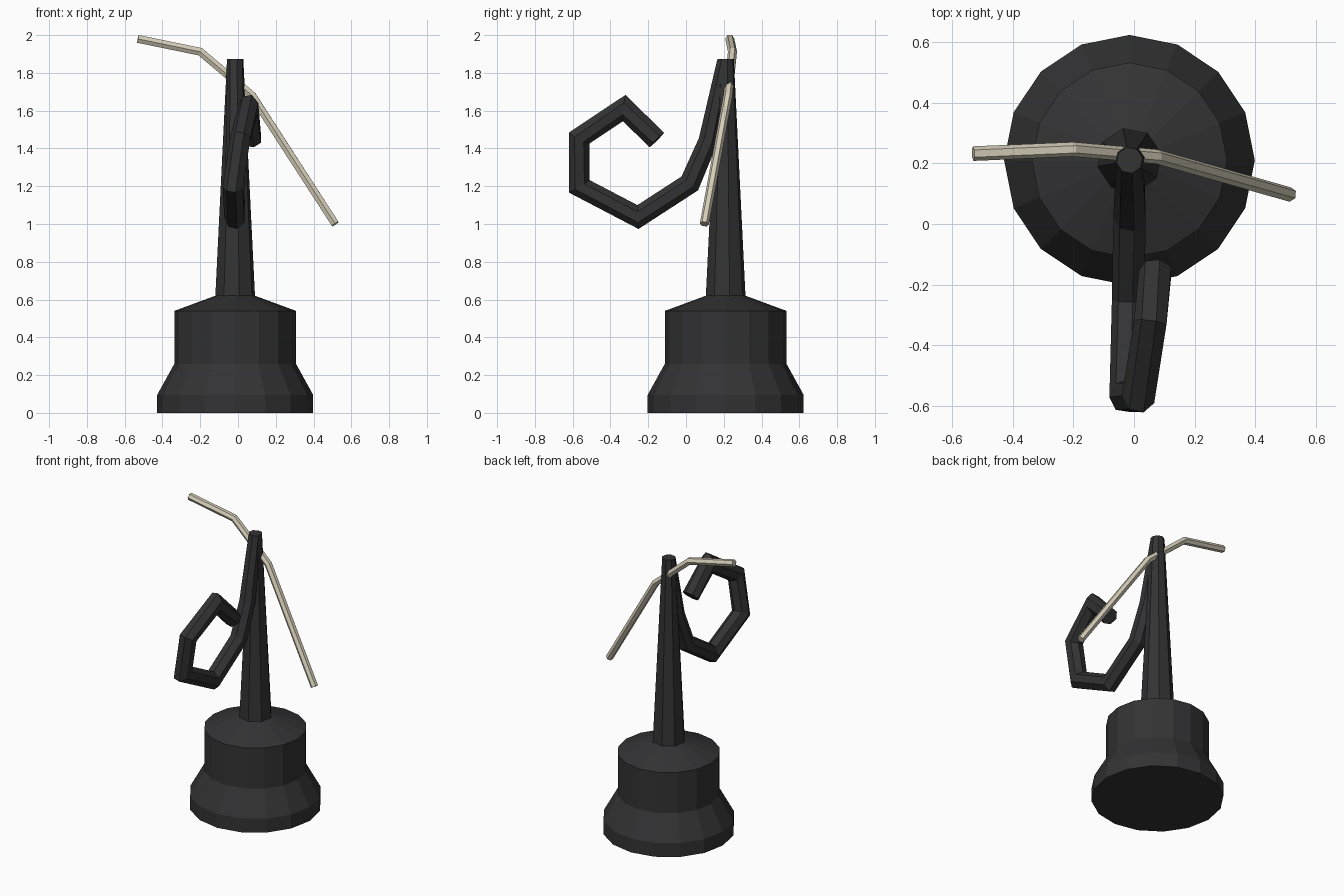
import bpy, bmesh
from math import cos, sin, pi
from mathutils import Vector

if "Cube" in bpy.data.objects:
    bpy.data.objects.remove(bpy.data.objects["Cube"])


def material(name, color):
    m = bpy.data.materials.new(name)
    m.diffuse_color = color
    m.use_nodes = True
    m.node_tree.nodes["Principled BSDF"].inputs["Base Color"].default_value = m.diffuse_color
    return m


dark = material("dark_iron", (0.033, 0.033, 0.035, 1))
cream = material("cream", (0.66, 0.61, 0.48, 1))


def skin_rings(name, rings, mat):
    """Join equal-sized rings of points into a closed, capped solid."""
    bm = bmesh.new()
    loops = [[bm.verts.new(p) for p in ring] for ring in rings]
    n = len(loops[0])
    for a, b in zip(loops, loops[1:]):
        for i in range(n):
            j = (i + 1) % n
            bm.faces.new((a[i], a[j], b[j], b[i]))
    bm.faces.new(loops[0][::-1])
    bm.faces.new(loops[-1])
    bmesh.ops.recalc_face_normals(bm, faces=bm.faces[:])
    mesh = bpy.data.meshes.new(name)
    bm.to_mesh(mesh)
    bm.free()
    mesh.materials.append(mat)
    obj = bpy.data.objects.new(name, mesh)
    bpy.context.collection.objects.link(obj)
    return obj


def lathe(name, profile, sides, centre, mat, turn=0.0):
    rings = [[(centre[0] + r * cos(turn + 2 * pi * i / sides),
               centre[1] + r * sin(turn + 2 * pi * i / sides), z)
              for i in range(sides)] for r, z in profile]
    return skin_rings(name, rings, mat)


def tube(name, path, radii, sides, side_axis, mat, turn=0.0):
    """Sweep a polygon along a path with mitred corners."""
    pts = [Vector(p) for p in path]
    dirs = [(b - a).normalized() for a, b in zip(pts, pts[1:])]
    rings = []
    for k, p in enumerate(pts):
        d = dirs[max(k - 1, 0)]
        e = dirs[min(k, len(dirs) - 1)]
        plane = (d + e).normalized()
        u = (Vector(side_axis) - d * d.dot(Vector(side_axis))).normalized()
        v = d.cross(u)
        ring = []
        for i in range(sides):
            a = turn + 2 * pi * i / sides
            q = (u * cos(a) + v * sin(a)) * radii[k]
            ring.append(p + q - d * (q.dot(plane) / d.dot(plane)))
        rings.append(ring)
    return skin_rings(name, rings, mat)


centre = (-0.015, 0.21)

# Stepped round base
lathe("base", [(0.413, 0), (0.413, 0.095), (0.322, 0.26), (0.322, 0.54), (0.1, 0.622)],
      16, centre, dark)

# Tapered post
lathe("post", [(0.108, 0.6), (0.044, 1.873)], 8, centre, dark, turn=pi / 16)

# Curled hook hanging from the top of the post
hook_path = [(-0.015, 0.205, 1.86), (-0.012, 0.117, 1.44), (-0.012, 0.02, 1.215),
             (-0.017, -0.254, 1.037), (-0.025, -0.566, 1.20), (0.015, -0.566, 1.457),
             (0.055, -0.325, 1.615), (0.072, -0.155, 1.445)]
tube("hook", hook_path, [0.042, 0.052] + [0.056] * 6, 7, (1, 0, 0), dark, turn=pi / 7)

# Thin bent rod crossing the post
rod_path = [(-0.53, 0.232, 1.98), (-0.2, 0.246, 1.912), (0.075, 0.222, 1.68), (0.515, 0.097, 1.0)]
tube("rod", rod_path, [0.024] * 4, 6, (0, 1, 0), cream)
